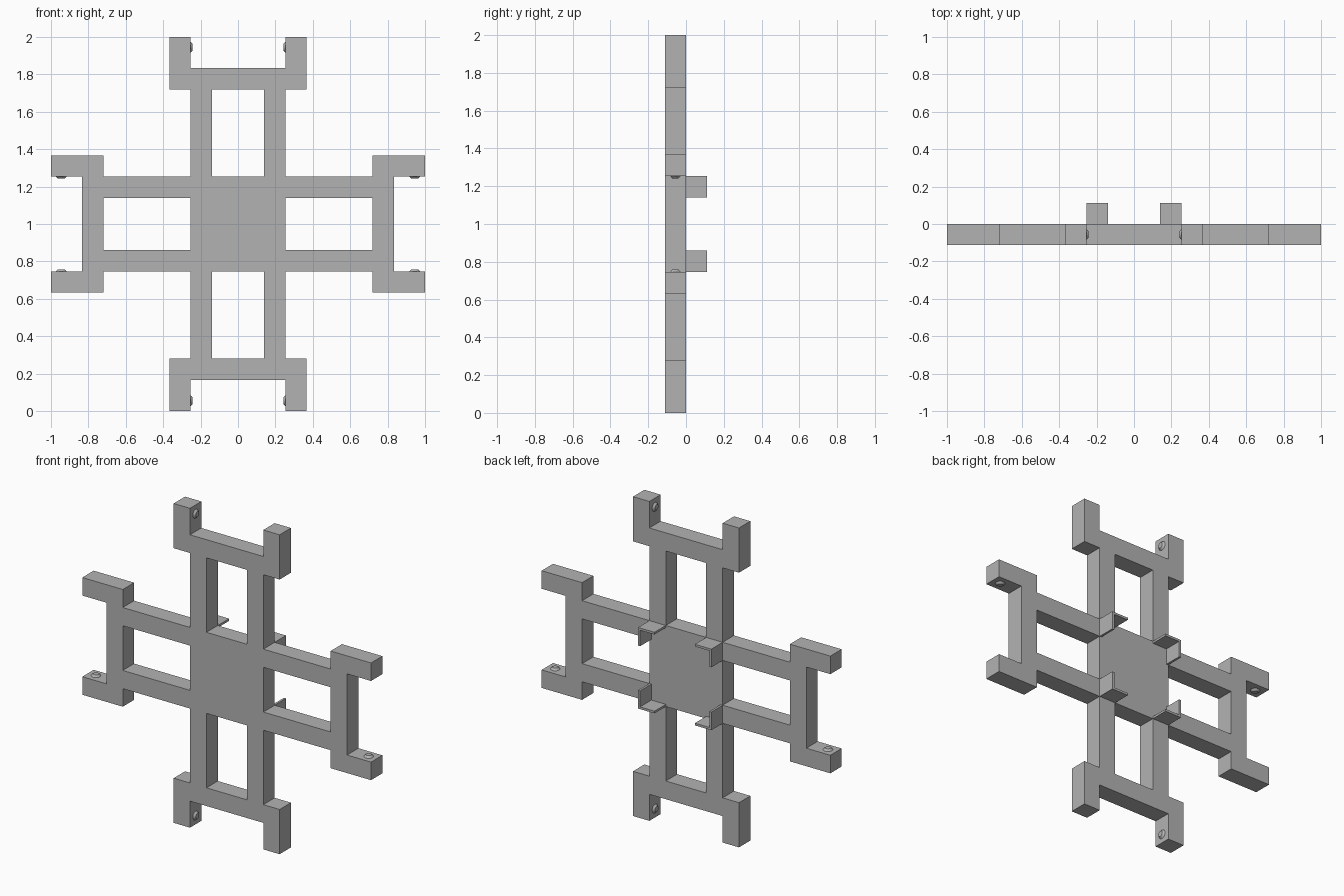
import bpy, bmesh
from math import pi
from mathutils import Matrix, Vector

cube = bpy.data.objects.get("Cube")
if cube:
    bpy.data.objects.remove(cube, do_unlink=True)

grey = bpy.data.materials.new("plain_grey")
grey.use_nodes = True
colour = (0.45, 0.45, 0.45, 1)
grey.diffuse_color = colour
grey.node_tree.nodes["Principled BSDF"].inputs["Base Color"].default_value = colour

INNER, OUTER, POST = 0.14, 0.254, 0.367    # rail and end post edges
BAR_IN, BAR_OUT, TIP = 0.72, 0.834, 1.0    # crossbar edges and post tip
DEPTH, WALL = 0.112, 0.014


def finish(name, bm):
    bmesh.ops.recalc_face_normals(bm, faces=bm.faces)
    mesh = bpy.data.meshes.new(name)
    bm.to_mesh(mesh)
    bm.free()
    mesh.materials.append(grey)
    obj = bpy.data.objects.new(name, mesh)
    bpy.context.collection.objects.link(obj)
    return obj


def in_arm(a, b):
    rail = INNER < a < OUTER and b < BAR_OUT
    bar = a < OUTER and BAR_IN < b < BAR_OUT
    post = OUTER < a < POST and BAR_IN < b < TIP
    return rail or bar or post


def solid(x, z):
    a, b = abs(x), abs(z)
    return max(a, b) < OUTER or in_arm(a, b) or in_arm(b, a)


def extrude_back(bm, depth):
    """Thicken flat faces toward +y."""
    geom = bmesh.ops.extrude_face_region(bm, geom=bm.faces[:])["geom"]
    verts = [g for g in geom if isinstance(g, bmesh.types.BMVert)]
    bmesh.ops.translate(bm, vec=(0, depth, 0), verts=verts)


# Cross frame: filled cells of a grid, thickened
edges = (INNER, OUTER, POST, BAR_IN, BAR_OUT, TIP)
lines = sorted([-e for e in edges] + list(edges))
bm = bmesh.new()
for x0, x1 in zip(lines, lines[1:]):
    for z0, z1 in zip(lines, lines[1:]):
        if solid((x0 + x1) / 2, (z0 + z1) / 2):
            corners = ((x0, z0), (x1, z0), (x1, z1), (x0, z1))
            bm.faces.new([bm.verts.new((x, -DEPTH, z + 1)) for x, z in corners])
bmesh.ops.remove_doubles(bm, verts=bm.verts, dist=0.001)
extrude_back(bm, DEPTH)
bmesh.ops.recalc_face_normals(bm, faces=bm.faces)
bmesh.ops.dissolve_limit(bm, angle_limit=0.02, verts=bm.verts, edges=bm.edges)
finish("cross_frame", bm)

# Angle brackets behind the corners of the centre plate
for sx, side in ((-1, "right"), (1, "left")):
    for sz, level in ((-1, "lower"), (1, "upper")):
        profile = ((OUTER, OUTER), (INNER, OUTER), (INNER, OUTER - WALL),
                   (OUTER - WALL, OUTER - WALL), (OUTER - WALL, INNER), (OUTER, INNER))
        bm = bmesh.new()
        bm.faces.new([bm.verts.new((sx * x, 0, 1 + sz * z)) for x, z in profile])
        extrude_back(bm, DEPTH)
        finish(f"{level}_{side}_bracket", bm)


# Snap studs on the inner faces of the end posts
def stud(name, place, direction):
    bm = bmesh.new()
    turn = Vector((0, 0, 1)).rotation_difference(direction).to_matrix().to_4x4()
    bmesh.ops.create_cone(bm, cap_ends=True, segments=20, radius1=0.028, radius2=0.017,
                          depth=0.012,
                          matrix=Matrix.Translation(place + direction * 0.006) @ turn)
    obj = finish(name, bm)
    bpy.ops.object.select_all(action="DESELECT")
    obj.select_set(True)
    bpy.context.view_layer.objects.active = obj
    bpy.ops.object.shade_smooth_by_angle(angle=pi / 6)


centre = Vector((0, -DEPTH / 2, 1))
for s in (-1, 1):
    for t in (-1, 1):
        stud("upright_post_stud", centre + Vector((s * OUTER, 0, t * 0.945)), Vector((-s, 0, 0)))
        stud("side_post_stud", centre + Vector((t * 0.945, 0, s * OUTER)), Vector((0, 0, -s)))
